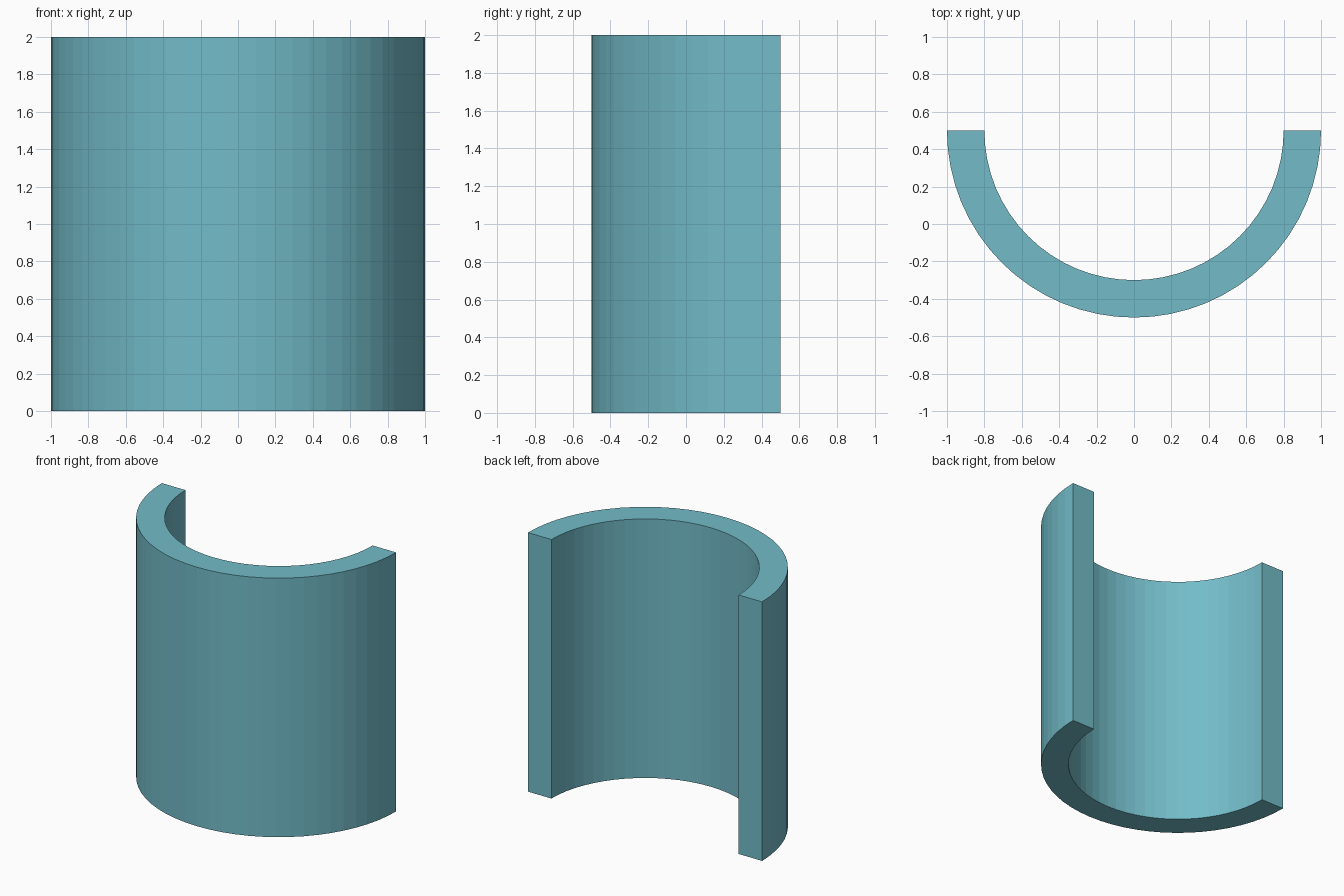
import bpy, bmesh
from math import pi, cos, sin

if "Cube" in bpy.data.objects:
    bpy.data.objects.remove(bpy.data.objects["Cube"])

OUTER, INNER, HEIGHT, SEGMENTS, CENTRE_Y = 1.0, 0.8, 2.0, 32, 0.5


def arc(bm, radius, z):
    """Half circle of vertices bulging toward the front (-y)."""
    angles = [pi + pi * i / SEGMENTS for i in range(SEGMENTS + 1)]
    return [bm.verts.new((radius * cos(a), CENTRE_Y + radius * sin(a), z)) for a in angles]


# Half-ring floor, extruded upward into a closed curved wall
bm = bmesh.new()
outer, inner = arc(bm, OUTER, 0), arc(bm, INNER, 0)
for i in range(SEGMENTS):
    bm.faces.new((outer[i], outer[i + 1], inner[i + 1], inner[i]))
top = bmesh.ops.extrude_face_region(bm, geom=bm.faces[:], use_keep_orig=True)
bmesh.ops.translate(bm, vec=(0, 0, HEIGHT),
                    verts=[g for g in top["geom"] if isinstance(g, bmesh.types.BMVert)])
bmesh.ops.recalc_face_normals(bm, faces=bm.faces[:])

mesh = bpy.data.meshes.new("half_pipe_wall")
bm.to_mesh(mesh)
bm.free()
wall = bpy.data.objects.new("half_pipe_wall", mesh)
bpy.context.collection.objects.link(wall)

# Teal finish
teal = bpy.data.materials.new("teal")
teal.diffuse_color = (0.17, 0.50, 0.58, 1)
teal.use_nodes = True
teal.node_tree.nodes["Principled BSDF"].inputs["Base Color"].default_value = teal.diffuse_color
mesh.materials.append(teal)
